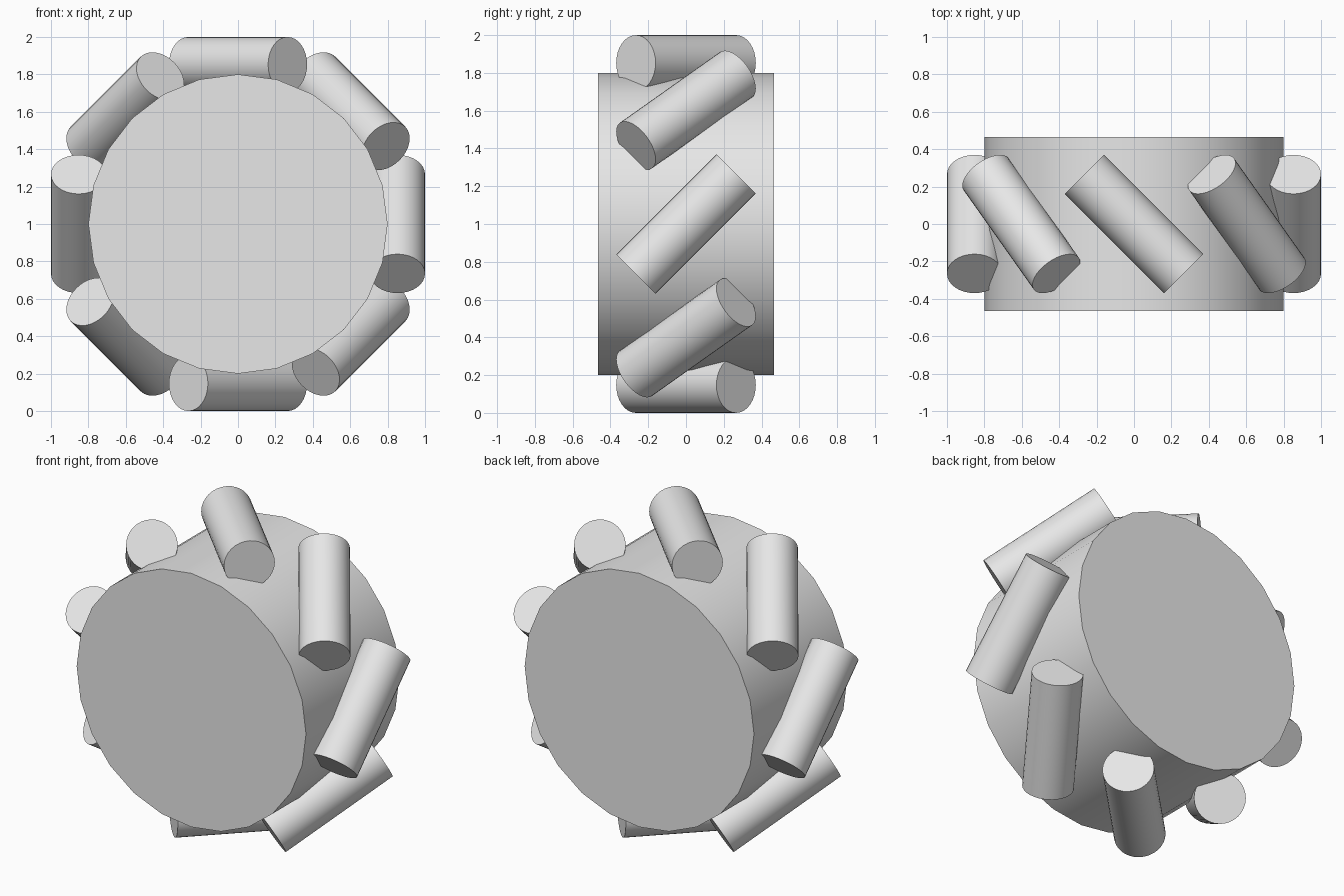
import bpy
import math
from mathutils import Matrix, Vector

old = bpy.data.objects.get("Cube")
if old:
    bpy.data.objects.remove(old, do_unlink=True)

HUB_RADIUS, HUB_WIDTH = 0.8, 0.93
ROLLER_RADIUS, ROLLER_LENGTH, ROLLER_COUNT = 0.1475, 0.75, 8
CENTRE = Vector((0, 0, 1))

grey = bpy.data.materials.new("light grey")
grey.use_nodes = True
colour = (0.8, 0.8, 0.8, 1)
grey.diffuse_color = colour
grey.node_tree.nodes["Principled BSDF"].inputs["Base Color"].default_value = colour


def cylinder(name, radius, length, sides, matrix):
    """Add a smooth-sided cylinder whose axis starts along z."""
    bpy.ops.mesh.primitive_cylinder_add(vertices=sides, radius=radius, depth=length)
    obj = bpy.context.object
    obj.name = name
    obj.data.transform(matrix)
    obj.data.materials.append(grey)
    bpy.ops.object.shade_smooth_by_angle(angle=math.radians(40))
    return obj


# Hub lying along y
lay_down = Matrix.Rotation(math.radians(90), 4, 'X')
cylinder("hub", HUB_RADIUS, HUB_WIDTH, 24, Matrix.Translation(CENTRE) @ lay_down)

# Rollers slanted at 45 degrees around the rim
slant = Matrix.Rotation(math.radians(45), 4, 'Z') @ lay_down
lift = Matrix.Translation((0, 0, 1 - ROLLER_RADIUS))
for i in range(ROLLER_COUNT):
    turn = Matrix.Rotation(math.tau * i / ROLLER_COUNT, 4, 'Y')
    cylinder(f"roller_{i + 1}", ROLLER_RADIUS, ROLLER_LENGTH, 32,
             Matrix.Translation(CENTRE) @ turn @ lift @ slant)
